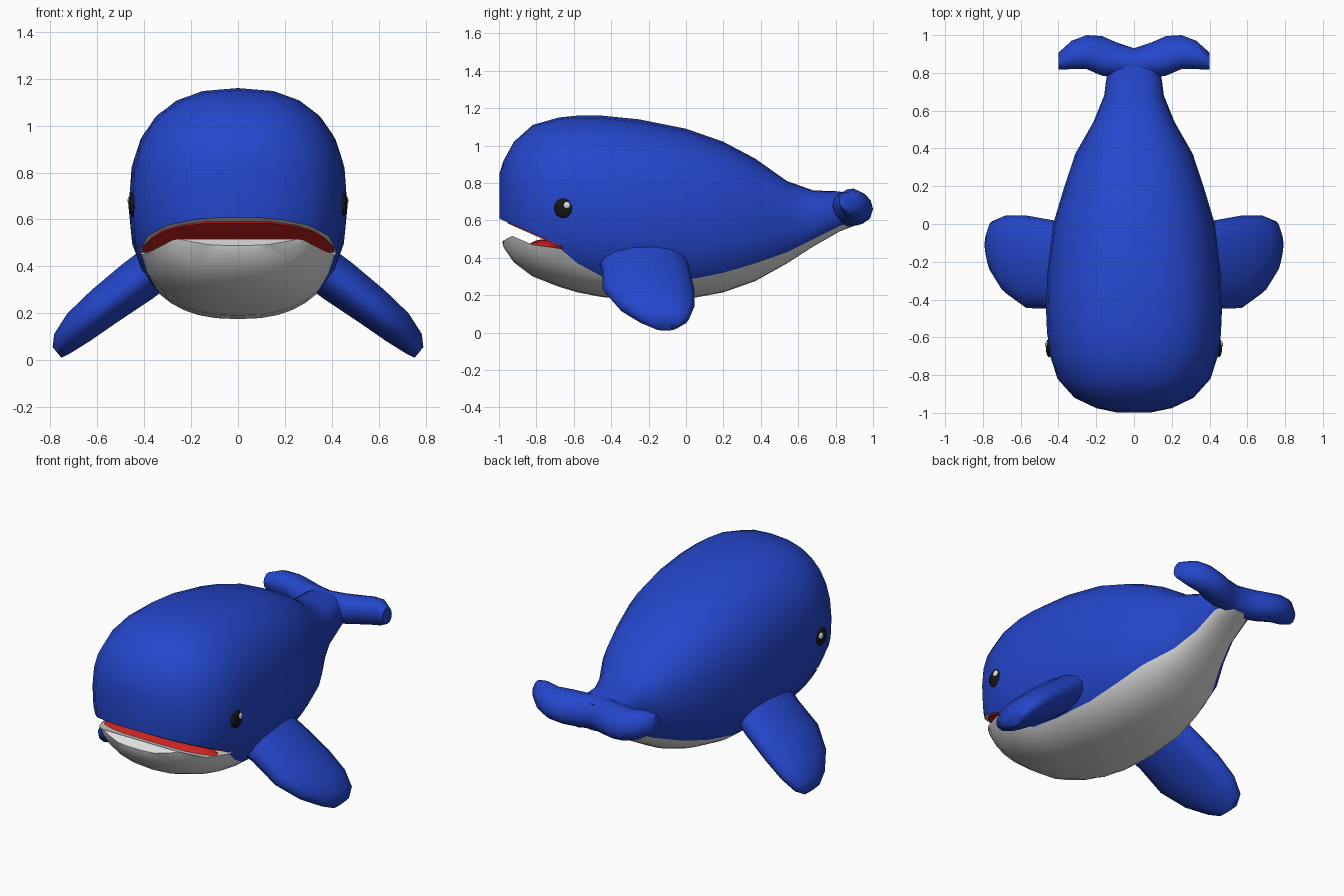
import bpy, bmesh, math
from mathutils import Vector

if "Cube" in bpy.data.objects:
    bpy.data.objects.remove(bpy.data.objects["Cube"])


def material(name, rgb):
    m = bpy.data.materials.new(name)
    m.diffuse_color = (*rgb, 1)
    m.use_nodes = True
    m.node_tree.nodes["Principled BSDF"].inputs["Base Color"].default_value = m.diffuse_color
    return m


BLUE = material("blue skin", (0.018, 0.062, 0.60))
WHITE = material("white belly", (0.74, 0.74, 0.74))
RED = material("red mouth", (0.60, 0.017, 0.014))
BLACK = material("black eye", (0.008, 0.008, 0.008))


def finish(name, bm, mats, angle=50):
    bmesh.ops.recalc_face_normals(bm, faces=bm.faces)
    me = bpy.data.meshes.new(name)
    bm.to_mesh(me)
    bm.free()
    for m in mats:
        me.materials.append(m)
    ob = bpy.data.objects.new(name, me)
    bpy.context.collection.objects.link(ob)
    smooth(ob, angle)
    return ob


def smooth(ob, angle):
    bpy.ops.object.select_all(action='DESELECT')
    bpy.context.view_layer.objects.active = ob
    ob.select_set(True)
    bpy.ops.object.shade_smooth_by_angle(angle=math.radians(angle))


def loft(rings, rule=None):
    """Skin closed rings and cap both ends; rule(k) gives a material per strip."""
    bm = bmesh.new()
    rows = [[bm.verts.new(p) for p in r] for r in rings]
    n = len(rows[0])
    for a, b in zip(rows, rows[1:]):
        for k in range(n):
            f = bm.faces.new((a[k], a[(k + 1) % n], b[(k + 1) % n], b[k]))
            f.material_index = rule(k) if rule else 0
    bm.faces.new(rows[0])
    bm.faces.new(rows[-1])
    return bm


def mirror(ob):
    ob.modifiers.new("mirror", 'MIRROR').use_axis[0] = True


# Body: y, top, bottom, half width, height of widest point, belly colour line
STATIONS = [
    (-0.998, 0.85, 0.56, 0.09, 0.70, 0.575),
    (-0.975, 0.92, 0.455, 0.20, 0.70, 0.56),
    (-0.92, 1.02, 0.375, 0.315, 0.69, 0.54),
    (-0.82, 1.11, 0.30, 0.405, 0.68, 0.50),
    (-0.68, 1.15, 0.245, 0.45, 0.67, 0.455),
    (-0.58, 1.16, 0.215, 0.462, 0.665, 0.37),
    (-0.45, 1.16, 0.19, 0.466, 0.66, 0.30),
    (-0.25, 1.14, 0.175, 0.458, 0.65, 0.28),
    (0.0, 1.09, 0.178, 0.428, 0.63, 0.28),
    (0.20, 1.02, 0.215, 0.368, 0.61, 0.32),
    (0.37, 0.93, 0.275, 0.312, 0.60, 0.37),
    (0.54, 0.81, 0.37, 0.215, 0.60, 0.43),
    (0.68, 0.76, 0.46, 0.158, 0.62, 0.50),
    (0.82, 0.755, 0.54, 0.14, 0.65, 0.57),
    (0.90, 0.73, 0.57, 0.09, 0.65, 0.59),
]
POWER = 2 / 2.45
LOW, HIGH = 5, 9


def body_ring(y, top, bot, w, zc, line):
    split = -math.asin(((zc - line) / (zc - bot)) ** (1 / POWER))
    ts = [-math.pi / 2 + (split + math.pi / 2) * i / LOW for i in range(LOW)]
    ts += [split + (math.pi / 2 - split) * i / HIGH for i in range(HIGH + 1)]
    half = []
    for t in ts:
        s = math.sin(t)
        h = top - zc if s > 0 else zc - bot
        half.append((w * max(0, math.cos(t)) ** POWER,
                     zc + math.copysign(h * abs(s) ** POWER, s)))
    right = [Vector((x, y, z)) for x, z in half]
    left = [Vector((-x, y, z)) for x, z in half[-2:0:-1]]
    return right + left


count = 2 * (LOW + HIGH)
body = finish("body", loft([body_ring(*s) for s in STATIONS],
              lambda k: 1 if k < LOW or k >= count - LOW else 0), [BLUE, WHITE])

# Mouth: wedge cut straight across the head, with white lips
wedge = [(-1.1, 0.655), (-1.0, 0.61), (-0.66, 0.46), (-0.66, 0.448),
         (-0.82, 0.47), (-0.93, 0.517), (-0.98, 0.49), (-1.1, 0.46)]
bm = loft([[(x, y, z) for y, z in wedge] for x in (-0.7, 0.7)])
for f in bm.faces:
    f.material_index = 1
cutter = finish("mouth_cutter", bm, [BLUE, WHITE])
cutter.hide_render = True
mod = body.modifiers.new("mouth", 'BOOLEAN')
mod.operation, mod.solver, mod.object = 'DIFFERENCE', 'EXACT', cutter
bpy.context.view_layer.objects.active = body
bpy.ops.object.modifier_apply(modifier="mouth")
bpy.data.objects.remove(cutter)
smooth(body, 50)

# Red palate plate under the upper jaw, inset from the lip
rings = []
for y, w in ((-0.955, 0.14), (-0.92, 0.25), (-0.87, 0.32), (-0.80, 0.37),
             (-0.72, 0.405), (-0.67, 0.41)):
    z = 0.61 - (y + 1.0) * 0.441
    rings.append([(-w, y, z - 0.006), (w, y, z - 0.006),
                  (w, y, z + 0.002), (-w, y, z + 0.002)])
finish("palate", loft(rings), [RED], 30)


def ellipsoid(name, centre, radii, mat, segs=20):
    bm = bmesh.new()
    bmesh.ops.create_uvsphere(bm, u_segments=segs, v_segments=segs // 2, radius=1)
    for v in bm.verts:
        v.co = Vector(c + r * q for c, r, q in zip(centre, radii, v.co))
    return finish(name, bm, [mat], 60)


# Tongue
ellipsoid("tongue", (0, -0.745, 0.455), (0.385, 0.10, 0.045), RED)

# Eyes with highlights
mirror(ellipsoid("eye", (0.449, -0.655, 0.665), (0.018, 0.05, 0.052), BLACK))
mirror(ellipsoid("eye_highlight", (0.460, -0.638, 0.68), (0.011, 0.02, 0.02), WHITE, 12))


def ellipse(centre, a, b, n=14):
    return [Vector(centre) + math.cos(t) * Vector(a) + math.sin(t) * Vector(b)
            for t in (2 * math.pi * i / n for i in range(n))]


# Side fins: x, y, z of section centre, half chord, half thickness
FIN = [(0.33, -0.24, 0.41, 0.24, 0.10), (0.43, -0.215, 0.335, 0.235, 0.10),
       (0.57, -0.20, 0.23, 0.245, 0.09), (0.68, -0.16, 0.14, 0.205, 0.078),
       (0.75, -0.12, 0.07, 0.135, 0.055), (0.772, -0.11, 0.033, 0.07, 0.03)]
mirror(finish("side_fin", loft(
    [ellipse((x, y, z), (0, c, 0), (0.63 * t, 0, 0.775 * t)) for x, y, z, c, t in FIN]),
    [BLUE], 60))

# Tail fluke, lofted from tip to tip
FLUKE = [(0.0, 0.85, 0.66, 0.08, 0.095), (0.09, 0.87, 0.66, 0.09, 0.092),
         (0.17, 0.89, 0.665, 0.105, 0.088), (0.25, 0.91, 0.675, 0.09, 0.085),
         (0.33, 0.895, 0.69, 0.075, 0.08), (0.40, 0.862, 0.70, 0.045, 0.05)]
sections = [(-s[0], *s[1:]) for s in FLUKE[:0:-1]] + FLUKE
finish("tail_fluke", loft(
    [ellipse((x, y, z), (0, c, -0.15 * c), (0, 0, t), 12) for x, y, z, c, t in sections]),
    [BLUE], 60)
